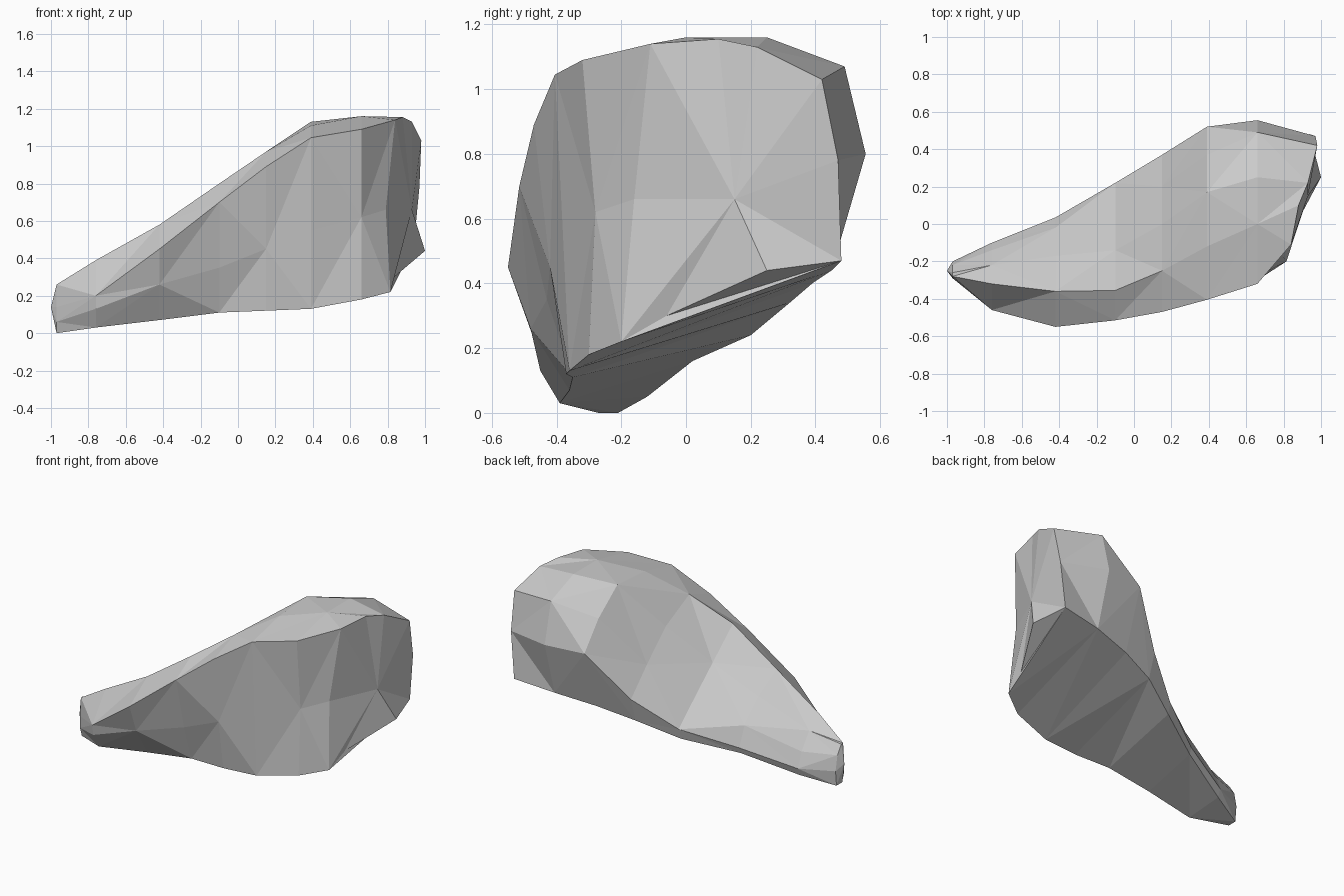
import bpy, bmesh

# Cross-sections along x: (x, outline points (y, z)).
# Order: front ridge, crest, top, back shoulder, back, back base, front base, front middle
SECTIONS = [
    (-0.97, [(-.29, .14), (-.28, .26), (-.26, .26), (-.22, .20),
             (-.20, .10), (-.21, .00), (-.27, .00), (-.29, .06)]),
    (-0.76, [(-.46, .20), (-.32, .39), (-.22, .31), (-.14, .20),
             (-.10, .10), (-.12, .05), (-.39, .03), (-.45, .13)]),
    (-0.42, [(-.55, .45), (-.36, .58), (-.17, .47), (-.02, .33),
             (.035, .20), (.02, .16), (-.36, .07), (-.48, .26)]),
    (-0.10, [(-.515, .70), (-.355, .80), (-.14, .62), (.05, .46),
             (.22, .31), (.20, .24), (-.35, .11), (-.43, .35)]),
    (0.15, [(-.47, .89), (-.25, .97), (.00, .85), (.20, .67),
            (.37, .50), (.32, .34), (-.37, .12), (-.42, .45)]),
    (0.39, [(-.405, 1.045), (-.12, 1.11), (.17, 1.13), (.37, .98),
            (.52, .80), (.39, .40), (-.36, .13), (-.38, .55)]),
    (0.66, [(-.32, 1.09), (.00, 1.16), (.25, 1.16), (.49, 1.07),
            (.555, .80), (.45, .44), (-.30, .18), (-.28, .62)]),
]
# Slanted last section at the tall end, same order, full coordinates
END = [(.84, -.11, 1.14), (.88, .10, 1.155), (.93, .22, 1.13), (.98, .42, 1.03),
       (.97, .47, .78), (.94, .48, .47), (.815, -.20, .22), (.79, -.16, .66)]

bm = bmesh.new()
rings = [[bm.verts.new((x, y, z)) for y, z in pts] for x, pts in SECTIONS]
rings.append([bm.verts.new(p) for p in END])
n = len(END)

# Skin between neighbouring sections, with alternating diagonals for irregular facets
for i, (a, b) in enumerate(zip(rings, rings[1:])):
    for k in range(n):
        j = (k + 1) % n
        if (i + k) % 2:
            tris = [(a[k], a[j], b[j]), (a[k], b[j], b[k])]
        else:
            tris = [(a[k], a[j], b[k]), (a[j], b[j], b[k])]
        for t in tris:
            bm.faces.new(t)


def cap(ring, tip):
    """Close an end with a fan of facets around one tip point."""
    v = bm.verts.new(tip)
    for a, b in zip(ring, ring[1:] + ring[:1]):
        bm.faces.new((a, b, v))


# Low, narrow end
cap(rings[0], (-1.0, -0.25, 0.14))

# Tall, blunt end, with its stepped lower edge
end = rings[-1]
heel = bm.verts.new((1.0, 0.25, 0.44))
notch = bm.verts.new((0.835, -0.06, 0.30))
bm.faces.new((end[5], heel, notch))
bm.faces.new((end[5], notch, end[6]))
cap(end[:6] + [heel, notch] + end[6:], (0.93, 0.15, 0.66))

bmesh.ops.recalc_face_normals(bm, faces=bm.faces)
mesh = bpy.data.meshes.new("rock")
bm.to_mesh(mesh)
bm.free()
rock = bpy.data.objects.new("rock", mesh)
bpy.context.collection.objects.link(rock)
